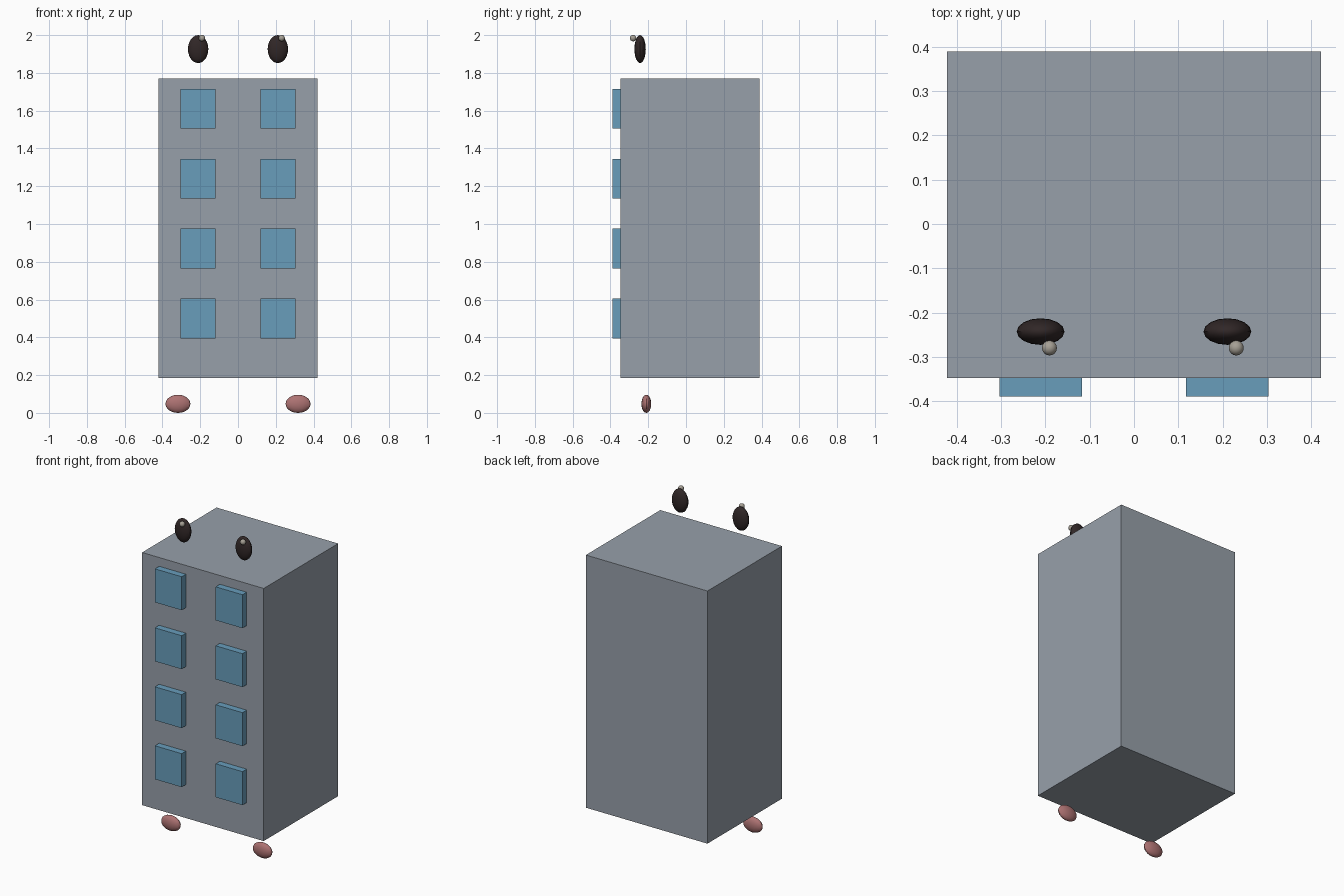
import bpy
from math import radians

if "Cube" in bpy.data.objects:
    bpy.data.objects.remove(bpy.data.objects["Cube"])


def material(name, rgb):
    m = bpy.data.materials.new(name)
    m.diffuse_color = (*rgb, 1)
    m.use_nodes = True
    m.node_tree.nodes["Principled BSDF"].inputs["Base Color"].default_value = m.diffuse_color
    return m


wall = material("wall_grey", (0.31, 0.35, 0.40))
glass = material("window_blue", (0.14, 0.34, 0.50))
black = material("eye_black", (0.03, 0.02, 0.02))
shine = material("highlight", (0.38, 0.35, 0.30))
pink = material("cheek_pink", (0.42, 0.17, 0.17))


def box(name, lo, hi, mat):
    centre = [(a + b) / 2 for a, b in zip(lo, hi)]
    bpy.ops.mesh.primitive_cube_add(size=1, location=centre)
    ob = bpy.context.object
    ob.name = name
    ob.scale = [b - a for a, b in zip(lo, hi)]
    bpy.ops.object.transform_apply(location=False, rotation=False, scale=True)
    ob.data.materials.append(mat)


def ellipsoid(name, centre, radii, mat, segments=16, rings=12):
    bpy.ops.mesh.primitive_uv_sphere_add(segments=segments, ring_count=rings, radius=1, location=centre)
    ob = bpy.context.object
    ob.name = name
    ob.scale = radii
    bpy.ops.object.transform_apply(location=False, rotation=False, scale=True)
    bpy.ops.object.shade_smooth_by_angle(angle=radians(30))
    ob.data.materials.append(mat)


# Building block
box("building_body", (-0.422, -0.348, 0.185), (0.422, 0.39, 1.77), wall)

# Four floors of paired windows standing proud of the front
for floor in range(4):
    z = 0.5 + 0.37 * floor
    for side, x in (("left", -0.211), ("right", 0.211)):
        box(f"window_{side}_{floor + 1}", (x - 0.093, -0.39, z - 0.105),
            (x + 0.093, -0.34, z + 0.105), glass)

# Floating eyes with highlights, and cheeks below
for side, s in (("left", -1), ("right", 1)):
    ellipsoid(f"eye_{side}", (s * 0.211, -0.243, 1.926), (0.054, 0.03, 0.074), black)
    ellipsoid(f"eye_highlight_{side}", (s * 0.211 + 0.02, -0.28, 1.984), (0.017, 0.017, 0.017), shine)
    ellipsoid(f"cheek_{side}", (s * 0.318, -0.21, 0.048), (0.066, 0.026, 0.048), pink)
